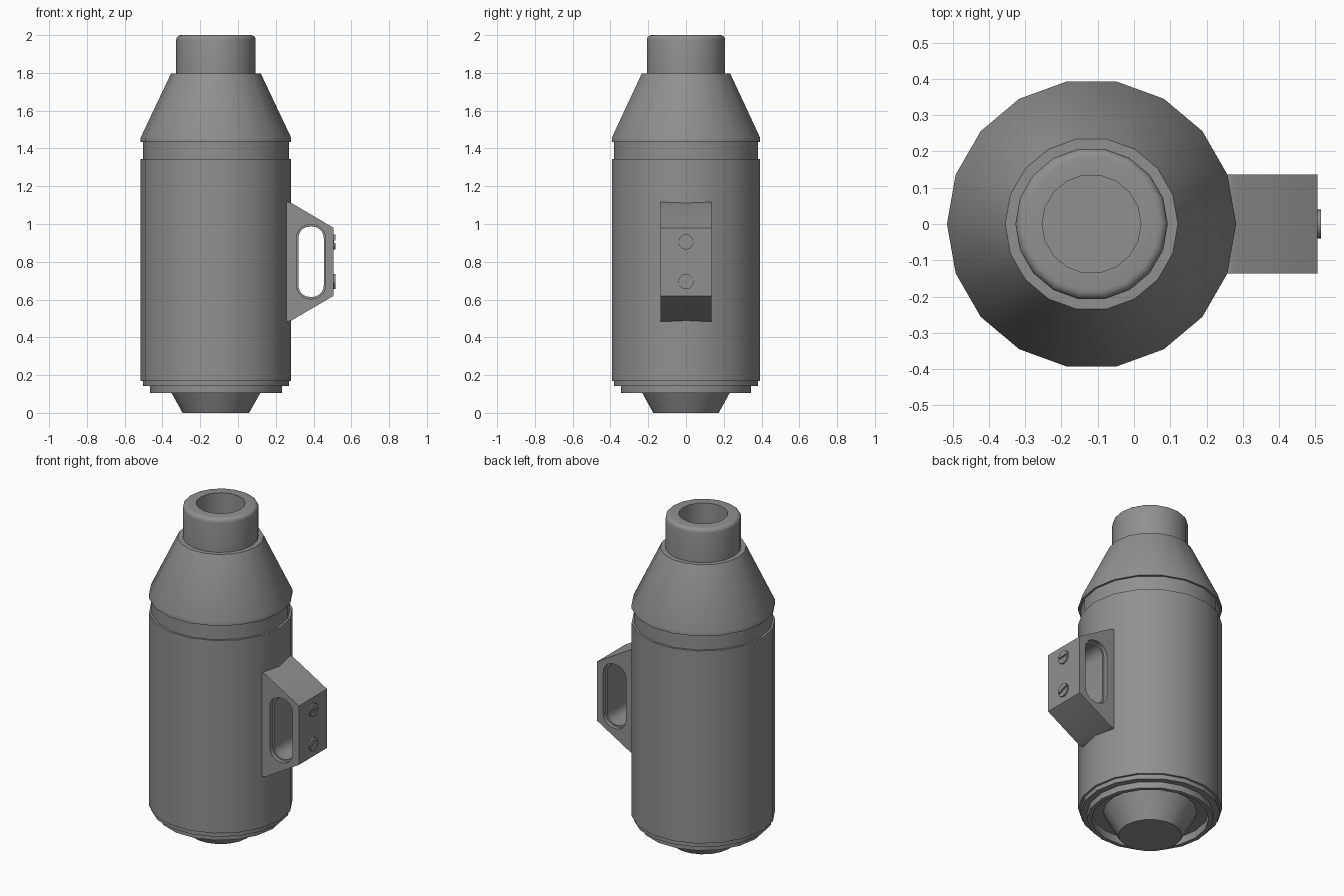
import bpy, bmesh, math
from mathutils import Matrix

if "Cube" in bpy.data.objects:
    bpy.data.objects.remove(bpy.data.objects["Cube"])

AXIS_X = -0.117   # centre line of the round housing
SIDES = 18
GREY = bpy.data.materials.new("dark_grey")
GREY.diffuse_color = (0.28, 0.28, 0.28, 1)
GREY.use_nodes = True
GREY.node_tree.nodes["Principled BSDF"].inputs["Base Color"].default_value = GREY.diffuse_color


def finish(bm, name, smooth=True):
    bmesh.ops.recalc_face_normals(bm, faces=bm.faces)
    mesh = bpy.data.meshes.new(name)
    bm.to_mesh(mesh)
    bm.free()
    mesh.materials.append(GREY)
    ob = bpy.data.objects.new(name, mesh)
    bpy.context.collection.objects.link(ob)
    bpy.ops.object.select_all(action='DESELECT')
    bpy.context.view_layer.objects.active = ob
    ob.select_set(True)
    if smooth:
        bpy.ops.object.shade_smooth_by_angle(angle=math.radians(30))
    return ob


def lathe(name, profile):
    """Turn (radius, z) points around the housing axis and cap both ends."""
    bm = bmesh.new()
    rings = []
    for r, z in profile:
        rings.append([bm.verts.new((AXIS_X + r * math.cos(a), r * math.sin(a), z))
                      for a in (2 * math.pi * i / SIDES for i in range(SIDES))])
    for lo, hi in zip(rings, rings[1:]):
        for i in range(SIDES):
            j = (i + 1) % SIDES
            bm.faces.new((lo[i], lo[j], hi[j], hi[i]))
    bm.faces.new(rings[0])
    bm.faces.new(rings[-1])
    return finish(bm, name)


def prism(name, outline, y0, y1):
    """Extrude an (x, z) outline along y."""
    bm = bmesh.new()
    face = bm.faces.new([bm.verts.new((x, y0, z)) for x, z in outline])
    ext = bmesh.ops.extrude_face_region(bm, geom=[face])
    verts = [v for v in ext['geom'] if isinstance(v, bmesh.types.BMVert)]
    bmesh.ops.translate(bm, verts=verts, vec=(0, y1 - y0, 0))
    return finish(bm, name, False)


def stadium(cx, cz, hw, hh, rad, n=5):
    """Rounded rectangle outline."""
    pts = []
    for k, (sx, sz) in enumerate(((1, 1), (-1, 1), (-1, -1), (1, -1))):
        for i in range(n + 1):
            a = math.pi / 2 * (k + i / n)
            pts.append((cx + sx * (hw - rad) + rad * math.cos(a),
                        cz + sz * (hh - rad) + rad * math.sin(a)))
    return pts


def cut(ob, cutter):
    mod = ob.modifiers.new("cut", 'BOOLEAN')
    mod.operation, mod.solver, mod.object = 'DIFFERENCE', 'EXACT', cutter
    bpy.context.view_layer.objects.active = ob
    bpy.ops.object.modifier_apply(modifier=mod.name)
    bpy.data.objects.remove(cutter, do_unlink=True)


# Housing: base plug, recess, stepped rings, body, groove, shoulder, neck, bore
neck_round = [(0.186 + 0.024 * math.cos(a), 1.976 + 0.024 * math.sin(a))
              for a in (math.pi / 2 * i / 4 for i in range(5))]
lathe("housing", [
    (0.176, 0.0), (0.26, 0.15), (0.325, 0.15), (0.325, 0.104),
    (0.35, 0.104), (0.35, 0.142), (0.386, 0.142), (0.386, 0.169),
    (0.3985, 0.169), (0.3985, 1.345), (0.386, 1.345), (0.386, 1.435),
    (0.3985, 1.435), (0.3985, 1.457), (0.238, 1.796), (0.21, 1.796),
    *neck_round, (0.136, 2.0), (0.136, 1.8)])

# Side bracket with a stepped slot through it
MID = 0.80
bracket = prism("side_bracket", [
    (0.2, 0.483), (0.26, 0.483), (0.283, 0.489), (0.506, 0.62),
    (0.506, 0.98), (0.283, 1.111), (0.26, 1.116), (0.2, 1.116)], -0.136, 0.136)
cut(bracket, prism("slot_cutter", stadium(0.387, MID, 0.067, 0.186, 0.06), -0.3, 0.3))
for s in (-1, 1):
    cut(bracket, prism("rim_cutter", stadium(0.387, MID, 0.077, 0.196, 0.07),
                       *sorted((s * 0.111, s * 0.3))))
bracket.select_set(True)
bpy.ops.object.shade_smooth_by_angle(angle=math.radians(25))

# Slotted screws on the outer face of the bracket
for name, z, tilt in (("upper_screw", 0.905, 0), ("lower_screw", 0.695, 20)):
    bm = bmesh.new()
    bmesh.ops.create_cone(bm, cap_ends=True, segments=20, radius1=0.04, radius2=0.04,
                          depth=0.03,
                          matrix=Matrix.Translation((0.5, 0, z)) @ Matrix.Rotation(math.pi / 2, 4, 'Y'))
    screw = finish(bm, name)
    bm = bmesh.new()
    bmesh.ops.create_cube(bm, size=1, matrix=Matrix.Translation((0.516, 0, z))
                          @ Matrix.Rotation(math.radians(tilt), 4, 'X')
                          @ Matrix.Diagonal((0.016, 0.1, 0.013, 1)))
    cut(screw, finish(bm, name + "_slot_cutter", False))
